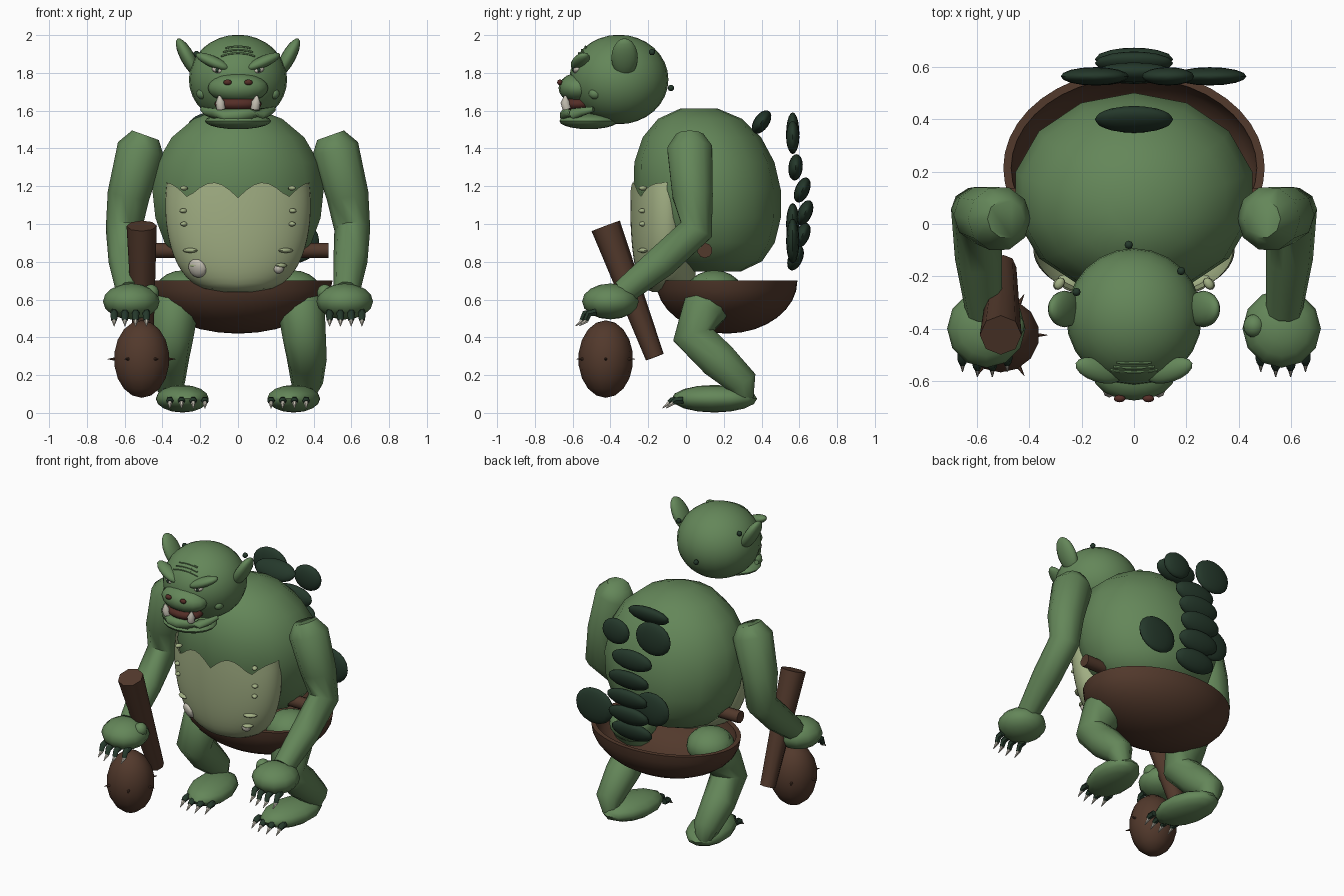
import bpy, bmesh
from math import sin, cos, pi, sqrt
from mathutils import Vector, Matrix, Euler

if "Cube" in bpy.data.objects:
    bpy.data.objects.remove(bpy.data.objects["Cube"])


def material(name, red, green, blue):
    mat = bpy.data.materials.new(name)
    mat.use_nodes = True
    mat.diffuse_color = (red, green, blue, 1)
    shader = next(node for node in mat.node_tree.nodes if node.type == "BSDF_PRINCIPLED")
    shader.inputs["Base Color"].default_value = mat.diffuse_color
    return mat


GREEN = material("skin green", .127, .24, .1)
PALE = material("pale belly", .36, .43, .23)
DARK = material("dark green", .018, .04, .024)
BROWN = material("brown", .085, .041, .025)
TONGUE = material("red brown", .09, .027, .02)
BONE = material("bone", .56, .53, .45)
parts = []


def finish(bm, name, mat):
    bmesh.ops.recalc_face_normals(bm, faces=bm.faces)
    mesh = bpy.data.meshes.new(name)
    bm.to_mesh(mesh)
    bm.free()
    mesh.materials.append(mat)
    part = bpy.data.objects.new(name, mesh)
    bpy.context.collection.objects.link(part)
    parts.append(part)


def ball(name, mat, at, size, turn=(0, 0, 0), sides=16):
    bm = bmesh.new()
    placing = Matrix.LocRotScale(Vector(at), Euler(turn), Vector(size))
    bmesh.ops.create_uvsphere(bm, u_segments=sides, v_segments=sides * 2 // 3, radius=1, matrix=placing)
    finish(bm, name, mat)


def loft(name, mat, rings, close_end=True):
    """Skin a list of closed point rings."""
    bm = bmesh.new()
    loops = [[bm.verts.new(point) for point in ring] for ring in rings]
    for low, high in zip(loops, loops[1:]):
        for i in range(len(low)):
            bm.faces.new((low[i - 1], low[i], high[i], high[i - 1]))
    bm.faces.new(loops[0])
    if close_end:
        bm.faces.new(loops[-1])
    finish(bm, name, mat)


def circle(sides):
    return [(sin(2 * pi * i / sides), cos(2 * pi * i / sides)) for i in range(sides)]


def ellipse(z, middle, wide, deep, sides):
    return [(wide * u, middle + deep * v, z) for u, v in circle(sides)]


def tube(name, mat, path, sides=10, flip=1):
    """Round limb through (x, y, z, radius) points; flip mirrors it across x."""
    points = [Vector((flip * x, y, z)) for x, y, z, radius in path]
    rings = []
    for i, point in enumerate(points):
        along = (points[min(i + 1, len(points) - 1)] - points[max(i - 1, 0)]).normalized()
        helper = Vector((1, 0, 0)) if abs(along.x) < .8 else Vector((0, 0, 1))
        across = along.cross(helper).normalized()
        other = along.cross(across)
        rings.append([point + path[i][-1] * (u * across + v * other) for u, v in circle(sides)])
    loft(name, mat, rings)


def claws(side, flip, kind, first, gap, front, height, drop):
    """Row of four dark digits, each with a bone tip."""
    for i in range(4):
        x = first + gap * i
        y = front - (.02 if i in (1, 2) else 0)
        tip = height - drop
        tube(f"{side}_{kind}", DARK, [(x, y + .04, height + drop / 4, .02), (x, y, height, .02),
                                      (x, y - .015, tip, .016)], 6, flip)
        tube(f"{side}_{kind}_claw", BONE, [(x, y - .01, tip, .014),
                                           (x, y - .05, tip - .03, .002)], 6, flip)


# Body, a pear shape leaning forward at the top
rings = []
for i in range(9):
    angle = .2 + i * (pi - .4) / 8
    z = 1.18 - .44 * cos(angle)
    wide = sin(angle) ** (.6 if z < 1.2 else 1)
    deep = sin(angle) ** (.65 if z < 1.2 else .85)
    rings.append(ellipse(z, .11 - .1 * (z - 1.2), .465 * wide, .39 * deep, 14))
loft("body", GREEN, rings)


# Belly plate with a jagged top edge
def belly_point(u, v, z):
    swell = sqrt(1 - ((z - 1.1) / .462) ** 2)
    depth = .195 * swell ** .4 if v > 0 else .15
    return .385 * swell ** .6 * u, -.1 - depth * v, z


rows = []
for i in range(15):
    row = []
    for u, v in circle(56):
        top = 1.14 + .08 * abs(sin(12 * .38 * u))
        row.append(belly_point(u, v, .64 + (top - .64) * (i / 14) ** 1.3))
    rows.append(row)
loft("belly", PALE, rows, close_end=False)

# Hip bowl, an open half shell
steps = [(i + .1) * pi / 16.2 for i in range(9)]
layers = [(0, angle) for angle in steps] + [(.03, angle) for angle in reversed(steps)]
loft("hip_bowl", BROWN, [ellipse(.7 - (.28 - wall) * cos(angle), .215, (.5 - wall) * sin(angle),
                                 (.375 - wall) * sin(angle), 40) for wall, angle in layers])
tube("waist_peg", BROWN, [(-.48, .1, .86, .04), (.48, .1, .86, .04)])

# Head
head = Vector((0, -.355, 1.765))
head_size = Vector((.26, .262, .237))
ball("head", GREEN, head, head_size, sides=24)
ball("muzzle", GREEN, at=(0, -.57, 1.72), size=(.16, .105, .08))
ball("mouth", TONGUE, at=(0, -.57, 1.635), size=(.125, .09, .045))
ball("jaw", GREEN, at=(0, -.515, 1.545), size=(.175, .155, .043))
lip = []
for i in range(-4, 5):
    bend = i * pi / 9
    lip.append((.19 * sin(bend), -.46 - .175 * cos(bend), 1.615 - .04 * cos(bend), .01 + .025 * cos(bend)))
tube("lower_lip", GREEN, lip)

# Forehead wrinkles and head warts
for row in range(3):
    crease = []
    for i in range(-3, 4):
        x = i * (.03 - .004 * row)
        z = 1.905 + .017 * row - 2 * x * x
        inside = 1 - (x / head_size.x) ** 2 - ((z - head.z) / head_size.z) ** 2
        crease.append((x, head.y - head_size.y * sqrt(inside), z, .006))
    tube("forehead_wrinkle", GREEN, crease, 6)
for spot in ((.18, -.18, 1.91), (-.22, -.26, 1.9), (-.02, -.08, 1.72)):
    ball("wart", DARK, spot, (.017, .017, .017), sides=8)

for flip, side in ((1, "left"), (-1, "right")):
    # Face
    ball(side + "_ear", GREEN, at=(flip * .265, -.325, 1.88), size=(.038, .07, .115), turn=(0, flip * .5, 0))
    ball(side + "_brow", GREEN, at=(flip * .135, -.56, 1.86), size=(.1, .045, .03),
         turn=(0, -flip * .4, flip * .3))
    ball(side + "_eye", BONE, at=(flip * .11, -.578, 1.815), size=(.03, .02, .016),
         turn=(0, -flip * .3, flip * .3))
    ball(side + "_pupil", DARK, at=(flip * .11, -.595, 1.815), size=(.01, .007, .012), sides=8)
    ball(side + "_nostril", TONGUE, at=(flip * .055, -.668, 1.75), size=(.022, .014, .015))
    ball(side + "_cheek", GREEN, at=(flip * .19, -.48, 1.69), size=(.03, .035, .03))
    tube(side + "_tusk", BONE, [(.09, -.63, 1.61, .024), (.095, -.64, 1.645, .024),
                                (.1, -.64, 1.68, .005)], 8, flip)

    # Arm and hand
    tube(side + "_arm", GREEN, [(.49, .02, 1.47, .075), (.515, .02, 1.4, .125), (.58, .035, 1.15, .112),
                                (.605, .055, .97, .095), (.595, -.13, .8, .09), (.575, -.33, .64, .07)],
         flip=flip)
    ball(side + "_hand", GREEN, at=(flip * .565, -.4, .59), size=(.15, .15, .095), sides=12)
    ball(side + "_thumb", GREEN, at=(flip * .46, -.39, .635), size=(.042, .045, .045))
    claws(side, flip, "finger", first=.485, gap=.057, front=-.515, height=.525, drop=.035)

    # Leg and foot
    ball(side + "_hip", GREEN, at=(flip * .29, .15, .64), size=(.15, .15, .115))
    tube(side + "_leg", GREEN, [(.31, .16, .66, .12), (.335, .1, .55, .125), (.35, .04, .41, .115),
                                (.365, .17, .28, .105), (.365, .3, .16, .085), (.35, .31, .08, .05)],
         flip=flip)
    ball(side + "_foot", GREEN, at=(flip * .295, .15, .075), size=(.14, .23, .073),
         turn=(0, 0, -flip * .18), sides=12)
    claws(side, flip, "toe", first=.175, gap=.062, front=-.055, height=.065, drop=.01)

    # Pebbles along the belly sides
    for z, wide in ((1.19, .018), (1.07, .02), (1, .018), (.86, .045), (.78, .035)):
        u = .75 if z > .9 else .72
        ball("belly_scale", PALE, belly_point(flip * u, sqrt(1 - u * u), z), (wide, .025, .013),
             turn=(0, 0, flip * .6), sides=10)
    bump = .04 - flip * .012
    ball("belly_wart", BONE, belly_point(flip * .7, .7, .765), (bump, .025, bump),
         turn=(.4, 0, flip * .5), sides=12)

# Back plates: a central stack, then loose ones around it
for i in range(5):
    ball("spine_plate", DARK, at=(0, .58 + .05 * sin(i * pi / 4), .82 + .12 * i),
         size=(.15, .038, .07), turn=(-.4 if i < 4 else -.1, 0, 0))
ball("neck_plate", DARK, at=(0, .4, 1.54), size=(.15, .04, .07), turn=(-.6, 0, 0))
for x, z, wide in ((-.15, 1.48, .13), (.13, 1.46, .1), (-.14, 1, .13), (.29, .91, .14)):
    ball("side_plate", DARK, at=(x, .565, z), size=(wide, .035, wide * .85))

# Club
grip = Vector((-.51, -.425, .285))
tube("club_handle", BROWN, [(grip.x, grip.y, .99, .08), (-.5, -.165, .295, .05)], 8)
ball("club_head", BROWN, grip, (.15, .145, .205), sides=14)
for u, v in circle(6):
    out = Vector((v, u, 0))
    base, point = grip + .135 * out, grip + .18 * out
    tube("club_spike", BROWN, [(*base, .01), (*point, .001)], 6)

# Smooth shading with crisp rims
bpy.ops.object.select_all(action="DESELECT")
for part in parts:
    part.select_set(True)
bpy.context.view_layer.objects.active = parts[0]
bpy.ops.object.shade_smooth_by_angle(angle=1)
